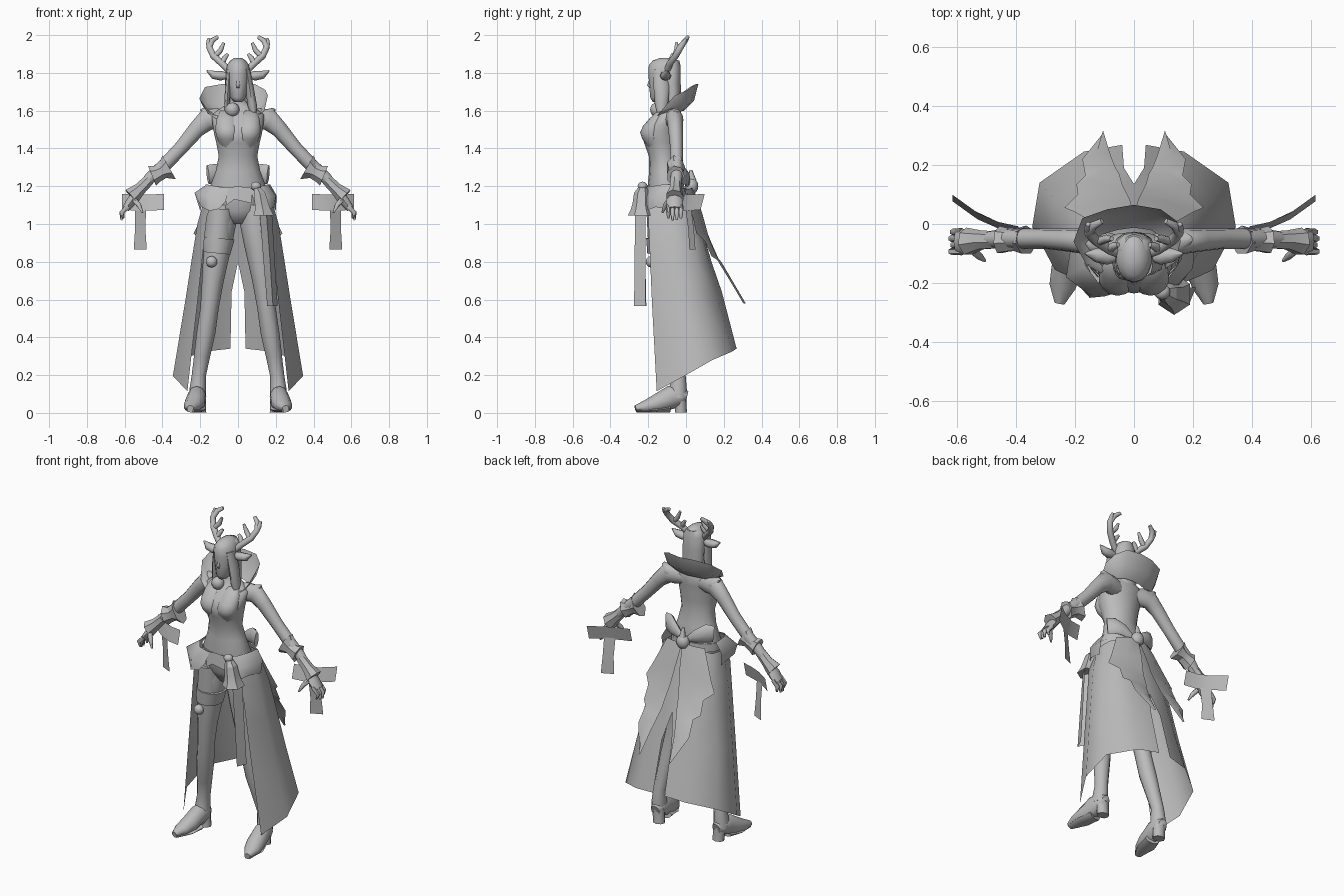
import bpy, bmesh, math
from mathutils import Vector

GREY = bpy.data.materials.new("plain_grey")
GREY.diffuse_color = (0.5, 0.5, 0.5, 1)


def finish(name, bm, mirror=False, angle=40):
    bmesh.ops.recalc_face_normals(bm, faces=bm.faces)
    me = bpy.data.meshes.new(name)
    bm.to_mesh(me)
    bm.free()
    ob = bpy.data.objects.new(name, me)
    bpy.context.collection.objects.link(ob)
    me.materials.append(GREY)
    bpy.ops.object.select_all(action='DESELECT')
    ob.select_set(True)
    bpy.context.view_layer.objects.active = ob
    bpy.ops.object.shade_smooth_by_angle(angle=math.radians(angle))
    if mirror:
        ob.modifiers.new("mirror", 'MIRROR')
    return ob


def tube(name, rings, sides=12, axis=None, ref=(0, 1, 0), mirror=False, caps=True, angle=60):
    """Loft of ellipses (x, y, z, radius along ref, radius across)."""
    bm = bmesh.new()
    pts = [Vector(r[:3]) for r in rings]
    loops = []
    for i, r in enumerate(rings):
        t = Vector(axis) if axis else pts[min(i + 1, len(pts) - 1)] - pts[max(i - 1, 0)]
        t.normalize()
        u = Vector(ref) - t * t.dot(Vector(ref))
        u.normalize()
        v = t.cross(u)
        loops.append([bm.verts.new(pts[i] + u * r[3] * math.cos(a) + v * r[-1] * math.sin(a))
                      for a in (2 * math.pi * k / sides for k in range(sides))])
    for a, b in zip(loops, loops[1:]):
        for k in range(sides):
            n = (k + 1) % sides
            bm.faces.new((a[k], a[n], b[n], b[k]))
    if caps:
        bm.faces.new(loops[0])
        bm.faces.new(loops[-1])
    return finish(name, bm, mirror, angle)


def sheet(name, rows, mirror=False):
    """Cloth surface through rows of points."""
    bm = bmesh.new()
    grid = [[bm.verts.new(p) for p in row] for row in rows]
    for a, b in zip(grid, grid[1:]):
        for k in range(len(a) - 1):
            bm.faces.new((a[k], a[k + 1], b[k + 1], b[k]))
    return finish(name, bm, mirror, 60)


def ball(name, centre, radii, mirror=False):
    bm = bmesh.new()
    bmesh.ops.create_uvsphere(bm, u_segments=12, v_segments=8, radius=1)
    for v in bm.verts:
        v.co = Vector([c + r * p for c, r, p in zip(centre, radii, v.co)])
    return finish(name, bm, mirror, 60)


UP = (0, 0, 1)

# Body
tube("torso", [(0, -.105, 1.0, .05, .05), (0, -.105, 1.07, .09, .135), (0, -.105, 1.18, .1, .155),
               (0, -.11, 1.28, .085, .118), (0, -.12, 1.36, .077, .102), (0, -.13, 1.43, .092, .115),
               (0, -.135, 1.48, .1, .127), (0, -.122, 1.53, .09, .135), (0, -.095, 1.58, .068, .14),
               (0, -.09, 1.62, .045, .08), (0, -.095, 1.65, .035, .04), (0, -.1, 1.7, .035, .037)], 16, UP)
tube("chest", [(.06, -.13, 1.6, .02, .035), (.06, -.15, 1.56, .042, .055), (.058, -.172, 1.52, .055, .062),
               (.056, -.183, 1.485, .06, .064), (.053, -.178, 1.45, .054, .058), (.048, -.16, 1.415, .045, .045),
               (.045, -.14, 1.37, .04, .03)], 14, UP, mirror=True)

# Head, hair and face
tube("head", [(0, -.14, 1.645, .035, .02), (0, -.13, 1.67, .06, .042), (0, -.12, 1.73, .074, .056),
              (0, -.115, 1.79, .084, .065), (0, -.113, 1.84, .084, .06), (0, -.108, 1.865, .068, .042),
              (0, -.105, 1.88, .03, .02)], 14, UP)
tube("nose", [(0, -.188, 1.765, .006, .008), (0, -.193, 1.735, .013, .011), (0, -.19, 1.72, .004, .008)], 6, UP)
tube("back_hair", [(0, -.06, 1.53, .028, .06), (0, -.068, 1.64, .042, .066), (0, -.075, 1.75, .047, .069),
                   (0, -.082, 1.83, .054, .064), (0, -.085, 1.865, .05, .042)], 12, UP)
tube("left_locks", [(.085, -.13, 1.55, .015, .012), (.075, -.13, 1.63, .035, .025),
                    (.06, -.13, 1.73, .042, .022), (.045, -.14, 1.82, .035, .018)], 8, UP)
tube("right_lock", [(-.06, -.135, 1.57, .015, .01), (-.058, -.135, 1.64, .032, .015),
                    (-.052, -.135, 1.73, .04, .016), (-.045, -.14, 1.82, .032, .015)], 8, UP)
tube("ears", [(.05, -.105, 1.785, .018, .014), (.09, -.108, 1.785, .03, .026), (.13, -.105, 1.79, .024, .022),
              (.166, -.1, 1.812, .003, .003)], 8, mirror=True)

# Antlers
tube("antler_beams", [(.045, -.1, 1.81, .018, .018), (.085, -.085, 1.85, .018, .018),
                      (.13, -.055, 1.89, .018, .018), (.152, -.03, 1.935, .017, .017),
                      (.138, -.005, 1.97, .015, .015), (.108, .01, 1.99, .01, .01)], 8, mirror=True)
for n, a, b, c in (("low", (.085, -.085, 1.85), (.07, -.075, 1.88), (.054, -.07, 1.9)),
                   ("middle", (.125, -.06, 1.885), (.092, -.05, 1.92), (.075, -.05, 1.96)),
                   ("outer", (.15, -.03, 1.93), (.156, -.015, 1.955), (.156, .0, 1.98))):
    tube("antler_prongs_" + n, [a + (.015, .015), b + (.014, .014), c + (.008, .008)], 7, mirror=True)

# Standing collar, slightly wider on one side
outer = [(-.07, -.19, 1.53), (-.16, -.14, 1.585), (-.205, -.06, 1.665), (-.175, .02, 1.725), (-.09, .05, 1.74),
         (0, .065, 1.74), (.09, .05, 1.74), (.145, .01, 1.71), (.158, -.06, 1.68), (.14, -.13, 1.6), (.06, -.18, 1.54)]
low = [(x * .62, -.09 + (y + .09) * .5, 1.57 + (z - 1.6) * .2) for x, y, z in outer]
mid = [(x * .9, -.085 + (y + .085) * .85, 1.59 + (z - 1.6) * .45) for x, y, z in outer]
sheet("collar", [low, mid, outer])
ball("collar_bead", (-.03, -.155, 1.605), (.038, .035, .038))

# Arms, cuffs and hands
tube("arms", [(.05, -.08, 1.55, .04, .045), (.11, -.068, 1.555, .044, .058), (.165, -.058, 1.552, .044, .058),
              (.22, -.055, 1.5, .039, .044), (.3, -.05, 1.405, .034, .037), (.39, -.05, 1.31, .034, .036),
              (.46, -.05, 1.25, .031, .031), (.53, -.055, 1.17, .024, .024)], 12, mirror=True)
tube("shoulder_caps", [(.1, -.068, 1.56, .035, .04), (.165, -.057, 1.572, .042, .04), (.192, -.05, 1.61, .012, .008)],
     8, mirror=True)
tube("elbow_cuffs", [(.365, -.055, 1.3, .05, .074), (.4, -.055, 1.28, .04, .042), (.43, -.055, 1.265, .042, .046),
                     (.455, -.055, 1.255, .048, .058)], 7, mirror=True, angle=20)
tube("wrist_cuffs", [(.47, -.055, 1.235, .03, .03), (.52, -.055, 1.185, .034, .034), (.565, -.06, 1.145, .048, .048)],
     7, mirror=True, angle=20)
tube("palms", [(.53, -.055, 1.17, .026, .022), (.565, -.06, 1.12, .044, .026), (.595, -.06, 1.08, .042, .02)],
     8, mirror=True)
for k in range(4):
    y = -.027 - .022 * k
    tip = .01 * abs(k - 1.5)
    tube("fingers_%d" % (k + 1), [(.582, y, 1.095, .013, .014), (.612 + .006 * (k % 2), y, 1.06, .012, .013),
                                  (.622 - tip, y, 1.015 + tip, .006, .006)], 6, mirror=True)
tube("thumbs", [(.55, -.085, 1.13, .016, .016), (.525, -.108, 1.1, .014, .014), (.505, -.125, 1.06, .005, .005)],
     6, mirror=True)

# T-shaped ribbons behind the wrists
sheet("wrist_ribbons", [[(.392, -.012 + d, z), (.46, .003 + d, z - .004), (.53, .034 + d, z - .004),
                         (.615, .095 + d, z)] for z, d in ((1.16, .004), (1.075, -.018))], True)
sheet("hanging_ribbons", [[(.487, -.002, 1.08), (.545, .028, 1.08)], [(.49, .012, .97), (.545, .042, .97)],
                          [(.483, .018, .865), (.552, .05, .865)]], True)

# Legs and heeled boots
tube("legs", [(.085, -.105, 1.1, .085, .07), (.092, -.108, 1.0, .085, .082), (.108, -.11, .88, .077, .074),
              (.133, -.11, .7, .06, .058), (.15, -.1, .56, .05, .049), (.17, -.08, .42, .052, .05),
              (.19, -.058, .3, .044, .043), (.207, -.04, .2, .038, .038), (.213, -.042, .13, .046, .043),
              (.215, -.045, .08, .05, .045)], 12, UP, mirror=True)
tube("boot_feet", [(.21, .002, .08, .035, .028), (.212, -.03, .09, .055, .045), (.218, -.08, .082, .062, .05),
                   (.228, -.15, .052, .05, .054), (.242, -.21, .035, .034, .047), (.252, -.268, .024, .016, .018)],
     10, ref=UP, mirror=True)
tube("boot_soles", [(.212, -.09, .025, .024, .045), (.23, -.17, .016, .014, .052), (.25, -.262, .014, .012, .02)],
     8, ref=UP, mirror=True)
tube("boot_heels", [(.21, -.03, .09, .033, .042), (.207, -.028, .04, .031, .037), (.205, -.027, .002, .032, .037)],
     8, UP, mirror=True)

# Long split coat skirt
top = [(.13, -.195, 1.13), (.175, -.11, 1.14), (.165, -.02, 1.15), (.1, .015, 1.17), (.0, .03, 1.17)]
waist = [(.165, -.2, 1.04), (.215, -.1, 1.0), (.2, .02, 1.0), (.11, .072, 1.0), (.0, .08, .99)]
thigh = [(.19, -.19, .81), (.247, -.08, .8), (.232, .05, .81), (.125, .12, .8), (.0, .135, .8)]
knee = [(.215, -.18, .58), (.278, -.06, .6), (.268, .08, .6), (.145, .17, .6), (.034, .19, .64)]
hem = [(.268, -.155, .115), (.345, -.01, .195), (.32, .14, .28), (.17, .245, .325), (.04, .268, .34)]
sheet("coat_skirt", [top, waist, thigh, knee, hem], True)


# Jagged tails over the skirt
def tail_row(x0, y0, z0, x1, y1, z1):
    return [(x0 + (x1 - x0) * t, y0 + (y1 - y0) * t + .012 * math.sin(math.pi * t), z0 + (z1 - z0) * t)
            for t in (0, .5, 1)]


sheet("back_tails", [tail_row(*r) for r in (
    (.0, .035, 1.2, .13, .0, 1.18), (.015, .085, 1.06, .2, .04, 1.02), (.03, .115, .95, .235, .055, .95),
    (.04, .135, .9, .19, .1, .91), (.05, .17, .82, .195, .135, .83), (.062, .19, .78, .165, .165, .81),
    (.08, .235, .7, .175, .22, .72), (.103, .305, .578, .107, .305, .578))], True)

# Back bow
ball("bow_knot", (0, .03, 1.2), (.04, .035, .042))
tube("bow_stem", [(0, .035, 1.23, .02, .02), (0, .025, 1.285, .008, .008)], 8)
tube("bow_loops", [(.015, .01, 1.21, .01, .015), (.08, .0, 1.245, .022, .04), (.13, -.025, 1.265, .024, .055),
                   (.16, -.045, 1.262, .012, .05)], 8, mirror=True)

# Belt and hip flaps
tube("belt", [(0, -.105, 1.14, .106, .158), (0, -.105, 1.19, .104, .155)], 16, UP)
sheet("right_hip_flap", [[(-.05, -.212, 1.19), (-.12, -.2, 1.2), (-.165, -.14, 1.21), (-.17, -.05, 1.21)],
                         [(-.065, -.235, 1.12), (-.15, -.24, 1.14), (-.23, -.18, 1.165), (-.21, -.05, 1.15)],
                         [(-.1, -.245, 1.08), (-.15, -.25, 1.07), (-.195, -.2, 1.09), (-.2, -.06, 1.07)]])
sheet("left_hip_flap", [[(.07, -.205, 1.2), (.12, -.18, 1.2), (.16, -.12, 1.21), (.17, -.05, 1.21)],
                        [(.08, -.215, 1.13), (.15, -.205, 1.14), (.2, -.15, 1.15), (.205, -.05, 1.15)],
                        [(.1, -.22, 1.09), (.15, -.21, 1.07), (.19, -.16, 1.09), (.2, -.06, 1.07)]])
sheet("front_flap", [[(-.08, -.21, 1.19), (0, -.215, 1.2), (.08, -.21, 1.19)],
                     [(-.06, -.22, 1.1), (-.02, -.225, 1.13), (.07, -.22, 1.11)]])

# Hanging bell with long strip
ball("bell_knob", (.095, -.23, 1.2), (.028, .026, .024))
tube("hip_bell", [(.1, -.23, 1.195, .022, .02), (.115, -.235, 1.165, .04, .034), (.125, -.238, 1.11, .045, .042),
                  (.132, -.238, 1.075, .055, .048), (.136, -.238, 1.045, .07, .062)], 6, UP, angle=25)
sheet("bell_strip", [[(.115, -.215, 1.06), (.15, -.27, 1.06), (.18, -.215, 1.06)],
                     [(.135, -.215, .8), (.17, -.272, .8), (.195, -.215, .8)],
                     [(.155, -.21, .565), (.185, -.275, .565), (.21, -.215, .565)]])

# Thigh guard, strap and bead
tube("thigh_guard", [(-.108, -.115, .9, .086, .076), (-.092, -.115, 1.08, .095, .074)], 10, UP, angle=50)
tube("thigh_strap", [(-.112, -.115, .845, .09, .075), (-.105, -.115, .9, .094, .084), (-.1, -.115, .925, .096, .086)],
     10, (.1, 0, 1), angle=50)
ball("thigh_bead", (-.14, -.185, .8), (.03, .028, .03))
